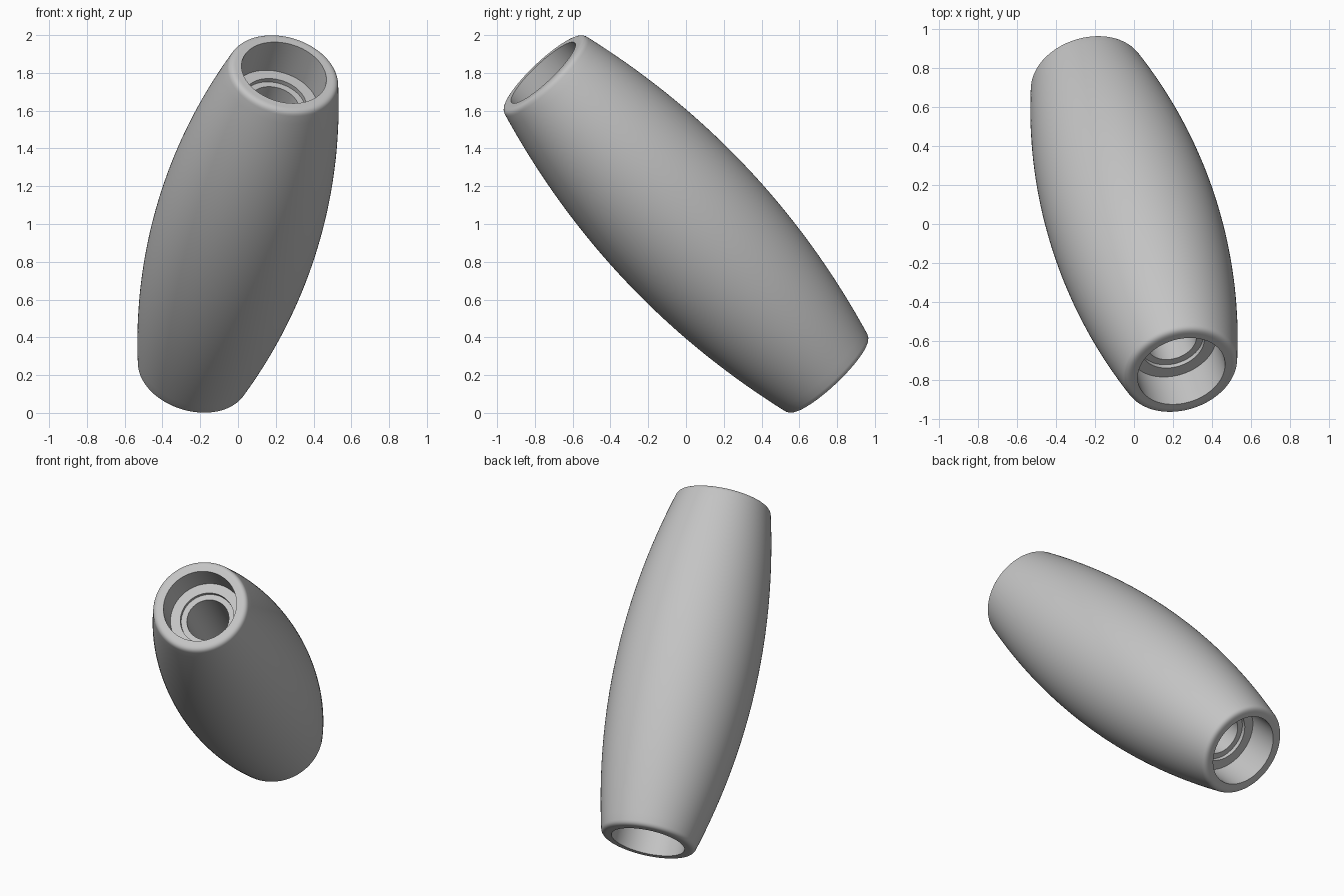
import bpy
import bmesh
from math import pi
from mathutils import Vector, Matrix

cube = bpy.data.objects.get("Cube")
if cube:
    bpy.data.objects.remove(cube, do_unlink=True)

SEGMENTS = 128
HALF = 1.128                 # half length along the axis
SHOULDER = 1.10              # where the barrel meets the rounded rim
MID_R, END_R = 0.44, 0.30
AXIS = Vector((0.243, -0.755, 0.80))

# Single grey material
grey = bpy.data.materials.new("plain grey")
colour = (0.55, 0.55, 0.55, 1)
grey.diffuse_color = colour
grey.use_nodes = True
grey.node_tree.nodes["Principled BSDF"].inputs["Base Color"].default_value = colour


def barrel(steps=24):
    """Bulging outer wall, from the middle to the shoulder."""
    for i in range(steps + 1):
        f = i / steps
        yield (MID_R - (MID_R - END_R) * f * f, SHOULDER * f)


def rim(steps=6):
    """Rounded outer edge of the end face."""
    a, b, c = Vector((END_R, SHOULDER)), Vector((0.293, HALF)), Vector((0.264, HALF))
    for i in range(1, steps + 1):
        f = i / steps
        yield tuple(a * (1 - f) ** 2 + b * 2 * f * (1 - f) + c * f * f)


# Half profile: outside, end face, bearing pocket, shallow step, bore
half = list(barrel()) + list(rim()) + [
    (0.26, HALF), (0.23, HALF),
    (0.23, HALF - 0.21), (0.168, HALF - 0.21),
    (0.168, HALF - 0.235), (0.132, HALF - 0.235),
    (0.132, 0),
]
# Mirror it to the other end, leaving out the two shared middle points
profile = half + [(r, -t) for r, t in reversed(half[1:-1])]

# Revolve the closed profile
bm = bmesh.new()
verts = [bm.verts.new((r, 0, t)) for r, t in profile]
edges = [bm.edges.new((v, verts[i - 1])) for i, v in enumerate(verts)]
bmesh.ops.spin(bm, geom=verts + edges, cent=(0, 0, 0), axis=(0, 0, 1),
               angle=2 * pi, steps=SEGMENTS)
bmesh.ops.remove_doubles(bm, verts=bm.verts, dist=0.0005)
bmesh.ops.recalc_face_normals(bm, faces=bm.faces)

# Tilt the roller and lift it onto the ground
tilt = AXIS.to_track_quat('Z', 'Y').to_matrix().to_4x4()
bm.transform(Matrix.Translation((0, 0, 1)) @ tilt)

mesh = bpy.data.meshes.new("barrel_roller")
bm.to_mesh(mesh)
bm.free()
mesh.materials.append(grey)
roller = bpy.data.objects.new("barrel_roller", mesh)
bpy.context.collection.objects.link(roller)

bpy.ops.object.select_all(action='DESELECT')
roller.select_set(True)
bpy.context.view_layer.objects.active = roller
bpy.ops.object.shade_smooth_by_angle(angle=pi / 6)
